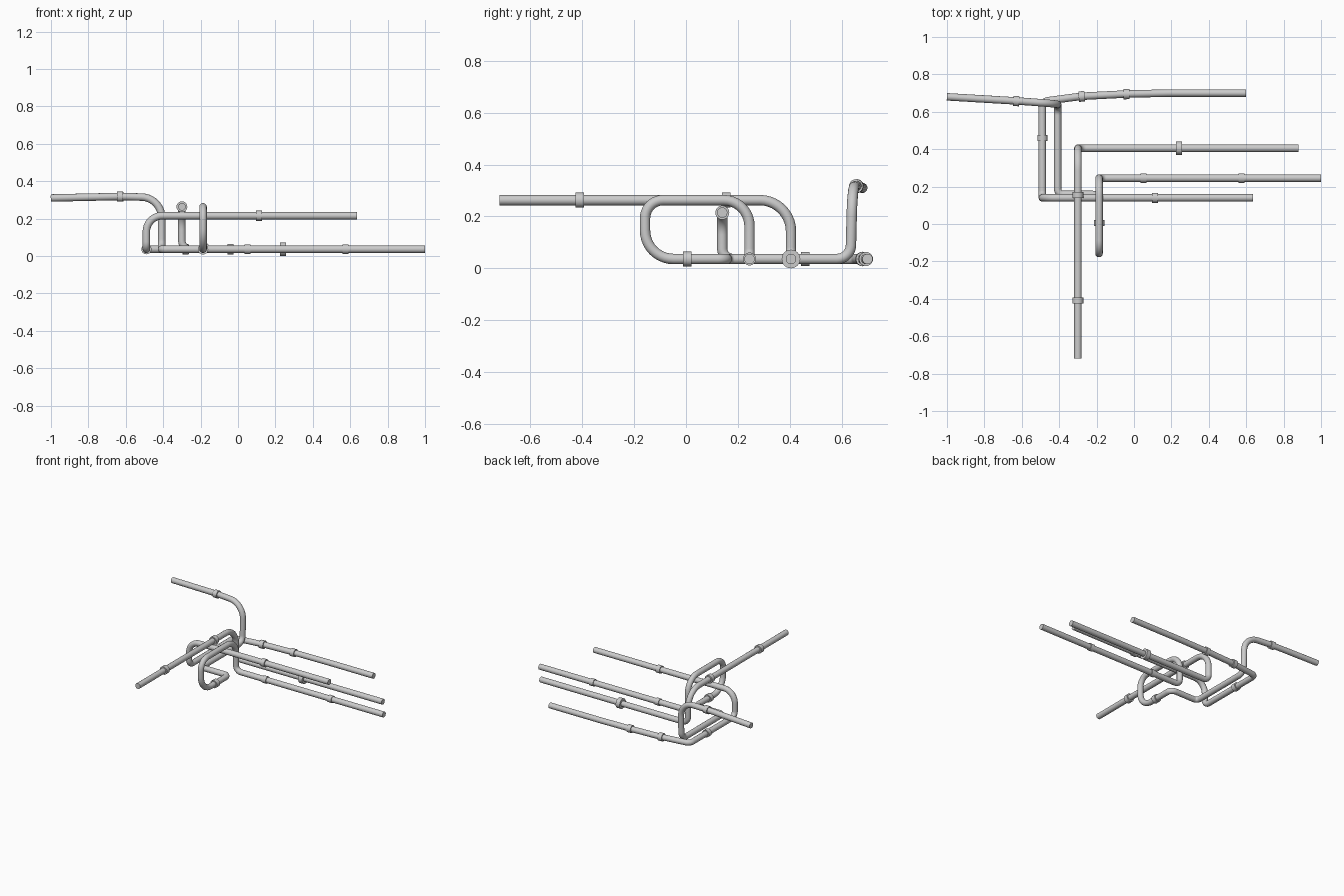
import bpy
from math import radians, tan
from mathutils import Vector

if "Cube" in bpy.data.objects:
    bpy.data.objects.remove(bpy.data.objects["Cube"])

R = 0.02      # pipe radius
Z = 0.036     # height of the low runs


def finish(ob):
    bpy.ops.object.select_all(action='DESELECT')
    ob.select_set(True)
    bpy.context.view_layer.objects.active = ob
    if ob.type == 'CURVE':
        bpy.ops.object.convert(target='MESH')
    bpy.ops.object.shade_smooth_by_angle(angle=radians(40))


def rounded(pts, steps=10):
    """Path through (x, y, z, radius) corners, each rounded as an arc."""
    P = [Vector(p[:3]) for p in pts]
    out = [P[0]]
    for i in range(1, len(P) - 1):
        a = (P[i - 1] - P[i]).normalized()
        b = (P[i + 1] - P[i]).normalized()
        turn = Vector.angle(-a, b)
        if turn < 0.01:
            continue
        r = pts[i][3]
        d = r * tan(turn / 2)
        centre = P[i] + (a + b).normalized() * (d * d + r * r) ** 0.5
        s = (P[i] + a * d - centre).normalized()
        e = (P[i] + b * d - centre).normalized()
        for k in range(steps + 1):
            out.append(centre + s.slerp(e, k / steps).normalized() * r)
    out.append(P[-1])
    return out


def pipe(name, pts, caps=True):
    cu = bpy.data.curves.new(name, 'CURVE')
    cu.dimensions = '3D'
    cu.bevel_depth = R
    cu.bevel_resolution = 6
    cu.use_fill_caps = caps
    path = rounded(pts)
    sp = cu.splines.new('POLY')
    sp.points.add(len(path) - 1)
    for q, p in zip(sp.points, path):
        q.co = (*p, 1)
    ob = bpy.data.objects.new(name, cu)
    bpy.context.collection.objects.link(ob)
    finish(ob)


def collar(name, loc, axis, r=0.027, length=0.032):
    bpy.ops.mesh.primitive_cylinder_add(vertices=24, radius=r, depth=length, location=loc)
    ob = bpy.context.object
    ob.name = name
    ob.rotation_euler = Vector(axis).to_track_quat('Z', 'Y').to_euler()
    finish(ob)


# Front-to-right pipe: high run along y, drop, low run along x
pipe("front_pipe", [(-0.30, -0.72, 0.263), (-0.30, 0.405, 0.263, 0.12),
                    (-0.30, 0.405, Z, 0.045), (0.88, 0.405, Z)])

# Looping pipe: low run, up and over, back under, then out to the left
pipe("loop_pipe", [(1.0, 0.245, Z), (-0.187, 0.245, Z, 0.04),
                   (-0.187, 0.245, 0.263, 0.10), (-0.187, -0.158, 0.263, 0.07),
                   (-0.187, -0.158, Z, 0.11), (-0.187, 0.158, Z, 0.035),
                   (-0.408, 0.158, Z, 0.03), (-0.408, 0.635, Z, 0.055),
                   (-0.408, 0.642, 0.312, 0.11), (-0.63, 0.658, 0.318, 0.8),
                   (-1.0, 0.68, 0.31)])

# Back pipe: raised run, drop, low run to the back, then gently right
pipe("back_pipe", [(0.635, 0.14, 0.215), (-0.49, 0.14, 0.215, 0.085),
                   (-0.49, 0.14, Z, 0.04), (-0.49, 0.655, Z, 0.035),
                   (-0.28, 0.683, Z, 1.0), (-0.04, 0.695, Z, 1.5),
                   (0.2, 0.7, Z, 2.0), (0.6, 0.7, Z)])

# Coupling collars
X, Y = (1, 0, 0), (0, 1, 0)
for i, c in enumerate([
        ((-0.30, -0.41, 0.263), Y, 0.029),
        ((-0.30, 0.155, 0.263), Y, 0.029),
        ((0.24, 0.405, Z), X, 0.036),
        ((0.05, 0.245, Z), X, 0.025),
        ((0.575, 0.245, Z), X, 0.025),
        ((-0.187, 0.005, Z), Y, 0.028),
        ((-0.63, 0.657, 0.317), (1, -0.065, 0), 0.027),
        ((0.113, 0.14, 0.215), X, 0.027),
        ((-0.49, 0.46, Z), Y, 0.027),
        ((-0.28, 0.682, Z), (1, 0.08, 0), 0.028),
        ((-0.04, 0.694, Z), (1, 0.03, 0), 0.027)]):
    collar(f"collar_{i + 1}", *c)
